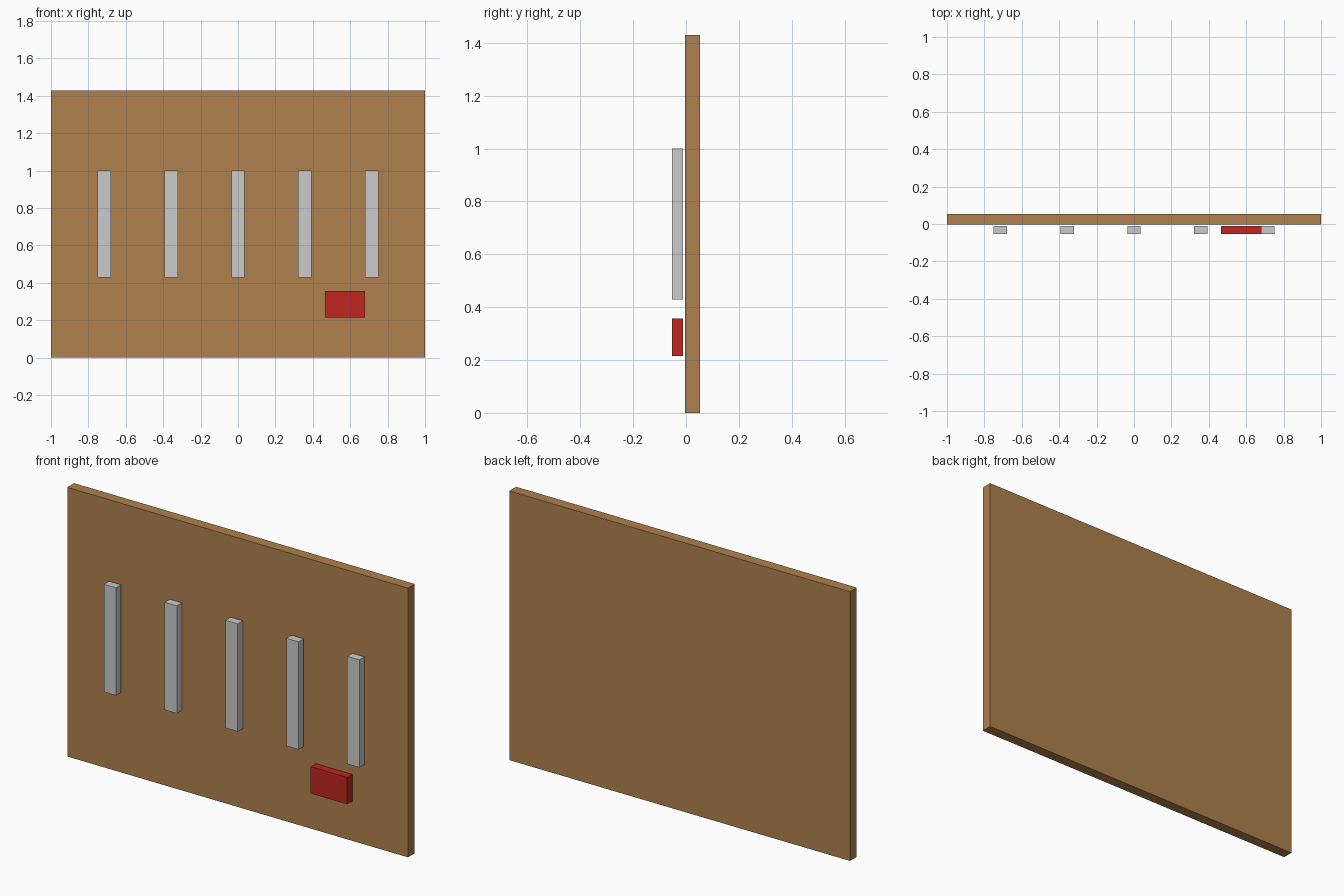
import bpy

if "Cube" in bpy.data.objects:
    bpy.data.objects.remove(bpy.data.objects["Cube"])

U = 1 / 14  # layout module


def material(name, colour):
    mat = bpy.data.materials.new(name)
    mat.diffuse_color = (*colour, 1)
    mat.use_nodes = True
    mat.node_tree.nodes["Principled BSDF"].inputs["Base Color"].default_value = mat.diffuse_color
    return mat


def box(name, x, y, z, mat=None):
    """Box from (min, max) ranges given in modules."""
    ranges = (x, y, z)
    bpy.ops.mesh.primitive_cube_add(size=1, location=[(a + b) / 2 * U for a, b in ranges])
    obj = bpy.context.object
    obj.name = name
    obj.scale = [(b - a) * U for a, b in ranges]
    bpy.ops.object.transform_apply(location=False, rotation=False, scale=True)
    if mat:
        obj.data.materials.append(mat)
    return obj


wood = material("wood", (0.43, 0.22, 0.075))
red = material("red", (0.52, 0.02, 0.015))

# Backing board
box("board", (-14, 14), (-0.05, 0.75), (0, 20), wood)

# Row of upright bars floating just in front of the board
FRONT = (-0.75, -0.15)
for i in range(5):
    x = (i - 2) * 5
    box(f"bar_{i + 1}", (x - 0.5, x + 0.5), FRONT, (6, 14))

# Red block below the bars
box("red_block", (6.5, 9.5), FRONT, (3, 5), red)
